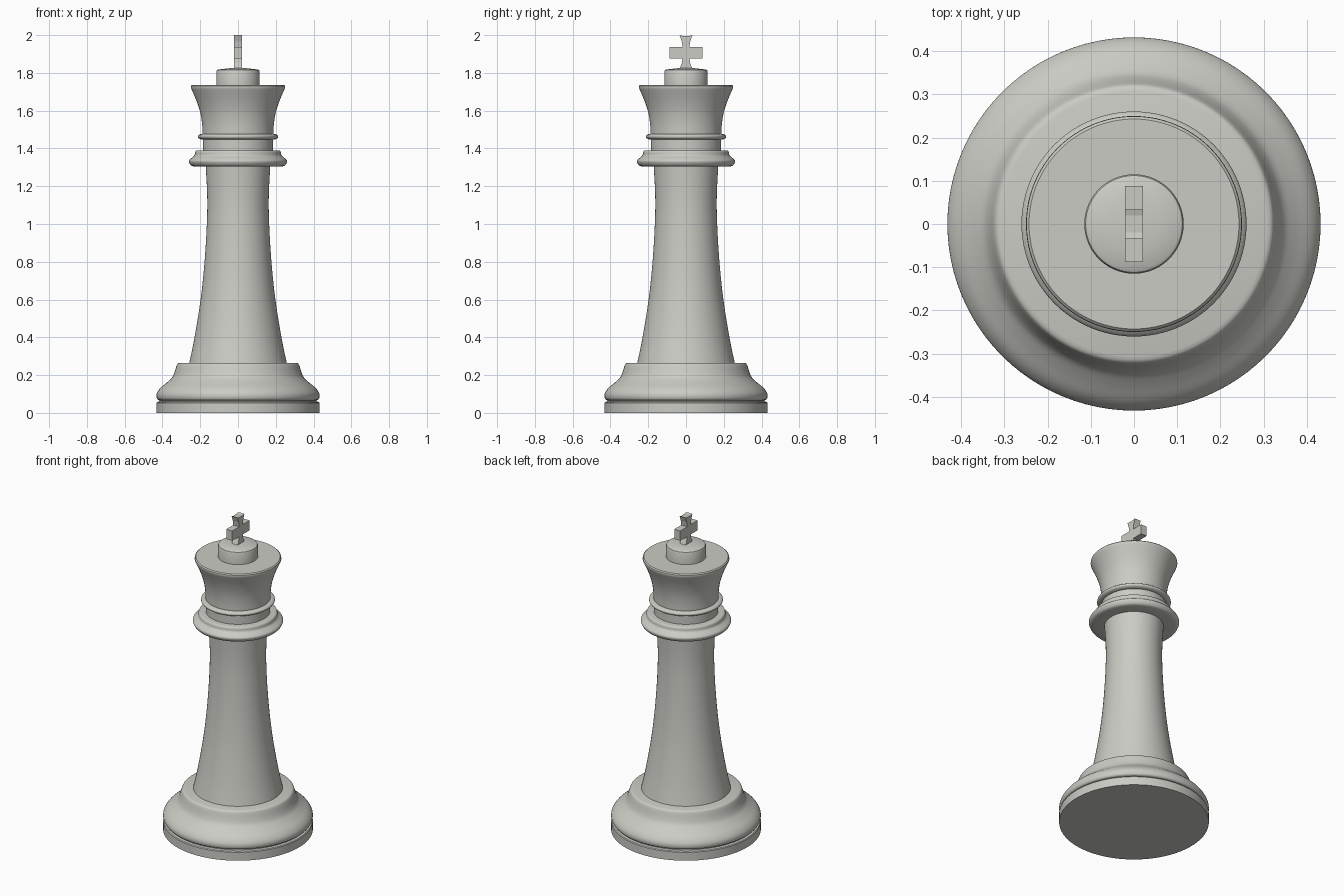
import bpy, bmesh, math

if "Cube" in bpy.data.objects:
    bpy.data.objects.remove(bpy.data.objects["Cube"])

stone = bpy.data.materials.new("warm grey")
stone.diffuse_color = (0.60, 0.60, 0.56, 1)
stone.use_nodes = True
stone.node_tree.nodes["Principled BSDF"].inputs["Base Color"].default_value = stone.diffuse_color


def add_object(name, bm):
    bmesh.ops.recalc_face_normals(bm, faces=bm.faces)
    mesh = bpy.data.meshes.new(name)
    bm.to_mesh(mesh)
    bm.free()
    mesh.materials.append(stone)
    obj = bpy.data.objects.new(name, mesh)
    bpy.context.collection.objects.link(obj)
    return obj


def lathe(name, profile, segments=96):
    """Spin an (r, z) profile about z; the first and last rings are capped."""
    bm = bmesh.new()
    rings = []
    for r, z in profile:
        rings.append([bm.verts.new((r * math.cos(2 * math.pi * i / segments),
                                    r * math.sin(2 * math.pi * i / segments), z))
                      for i in range(segments)])
    for a, b in zip(rings, rings[1:]):
        for i in range(segments):
            j = (i + 1) % segments
            bm.faces.new((a[i], a[j], b[j], b[i]))
    bm.faces.new(rings[0][::-1])
    bm.faces.new(rings[-1])
    obj = add_object(name, bm)
    bpy.ops.object.select_all(action='DESELECT')
    obj.select_set(True)
    bpy.context.view_layer.objects.active = obj
    bpy.ops.object.shade_smooth_by_angle(angle=math.radians(35))
    return obj


def smooth(points, steps=5):
    """Catmull-Rom curve through the given (r, z) points."""
    p = [points[0]] + points + [points[-1]]
    out = []
    for a, b, c, d in zip(p, p[1:], p[2:], p[3:]):
        for k in range(steps):
            t = k / steps
            out.append(tuple(0.5 * (2 * q + (s - o) * t + (2 * o - 5 * q + 4 * s - e) * t * t
                                    + (3 * q - o - 3 * s + e) * t ** 3)
                             for o, q, s, e in zip(a, b, c, d)))
    return out + [points[-1]]


# Foot disc, groove and swelling base moulding
lathe("foot", [(0.432, 0), (0.432, 0.053), (0.428, 0.058), (0.415, 0.061)])
lathe("base_moulding", [(0.415, 0.06)] + smooth([
    (0.415, 0.066), (0.427, 0.072), (0.432, 0.088), (0.428, 0.108), (0.41, 0.133),
    (0.375, 0.162), (0.35, 0.186), (0.337, 0.212), (0.325, 0.25), (0.318, 0.261), (0.308, 0.265)]))

# Tapered shaft
lathe("shaft", smooth([(0.259, 0.26), (0.23, 0.4), (0.198, 0.6), (0.177, 0.8),
                       (0.165, 1.0), (0.163, 1.15), (0.171, 1.31)]))

# Collar, neck and thin ring
lathe("collar", [(0.17, 1.305)] + smooth([
    (0.235, 1.305), (0.25, 1.311), (0.26, 1.328), (0.257, 1.34), (0.24, 1.354), (0.23, 1.364),
    (0.227, 1.38), (0.222, 1.388), (0.214, 1.39)], 4))
lathe("neck", [(0.186, 1.385), (0.186, 1.48)])
lathe("neck_ring", [(0.186, 1.447)] + smooth([
    (0.2, 1.449), (0.21, 1.455), (0.213, 1.463), (0.21, 1.47), (0.2, 1.475)], 3) + [(0.186, 1.476)])

# Flared head and cap
lathe("head", smooth([(0.187, 1.474), (0.19, 1.53), (0.2, 1.59), (0.219, 1.65), (0.247, 1.715)])
      + [(0.25, 1.723), (0.249, 1.731), (0.243, 1.737)])
lathe("cap", [(0.115, 1.73), (0.115, 1.807), (0.112, 1.814), (0.105, 1.818),
              (0.06, 1.823), (0.03, 1.826)])

# Cross finial: half outline in (y, z), mirrored and extruded along x
half = [(0.035, 1.82), (0.03, 1.832), (0.022, 1.852), (0.018, 1.875), (0.088, 1.875),
        (0.088, 1.937), (0.018, 1.937), (0.022, 1.965), (0.034, 2.0), (0.02, 1.996)]
outline = half + [(-y, z) for y, z in reversed(half)]
bm = bmesh.new()
face = bm.faces.new([bm.verts.new((-0.021, y, z)) for y, z in outline])
moved = bmesh.ops.extrude_face_region(bm, geom=[face])["geom"]
bmesh.ops.translate(bm, vec=(0.042, 0, 0),
                    verts=[v for v in moved if isinstance(v, bmesh.types.BMVert)])
add_object("cross_finial", bm)
